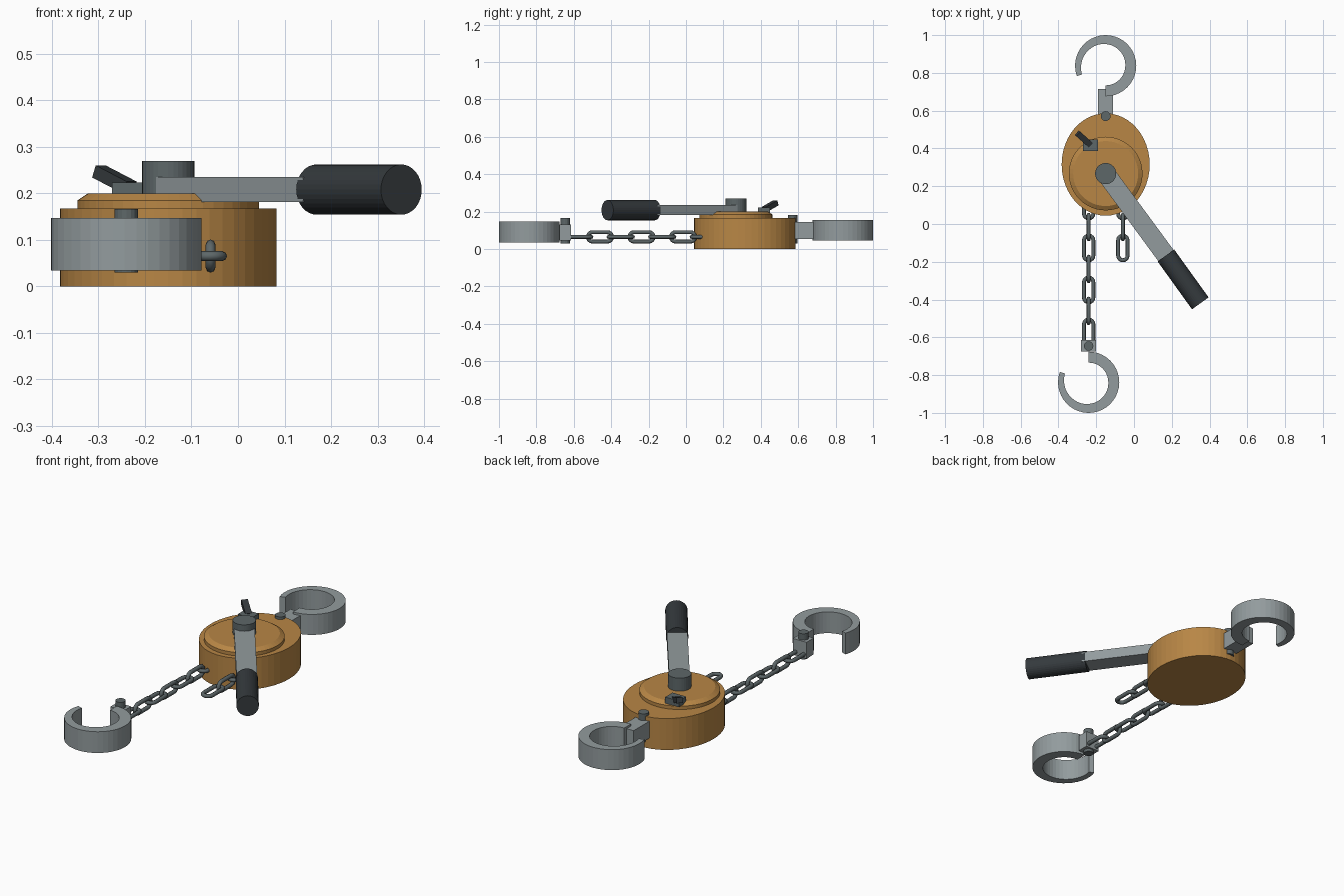
import bpy, bmesh
from math import sin, cos, pi, radians, atan2
from mathutils import Vector, Matrix

if "Cube" in bpy.data.objects:
    bpy.data.objects.remove(bpy.data.objects["Cube"])


def material(name, rgb):
    m = bpy.data.materials.new(name)
    m.diffuse_color = (*rgb, 1)
    m.use_nodes = True
    m.node_tree.nodes["Principled BSDF"].inputs["Base Color"].default_value = m.diffuse_color
    return m


ORANGE = material("orange_paint", (0.48, 0.24, 0.06))
STEEL = material("steel", (0.29, 0.33, 0.34))
DARK_STEEL = material("dark_steel", (0.11, 0.135, 0.14))
RUBBER = material("rubber", (0.035, 0.042, 0.047))


def finish(bm, name, mat, smooth=False):
    bmesh.ops.recalc_face_normals(bm, faces=bm.faces)
    me = bpy.data.meshes.new(name)
    bm.to_mesh(me)
    bm.free()
    me.materials.append(mat)
    ob = bpy.data.objects.new(name, me)
    bpy.context.collection.objects.link(ob)
    if smooth:
        for p in me.polygons:
            p.use_smooth = True
    return ob


def lathe(name, mat, center, profile, sides, stretch=1.0):
    """Stack of capped rings given as (radius, z)."""
    bm = bmesh.new()
    rings = [[bm.verts.new((center[0] + r * cos(2 * pi * i / sides),
                            center[1] + r * stretch * sin(2 * pi * i / sides), z))
              for i in range(sides)] for r, z in profile]
    for a, b in zip(rings, rings[1:]):
        for i in range(sides):
            j = (i + 1) % sides
            bm.faces.new((a[i], a[j], b[j], b[i]))
    bm.faces.new(rings[0])
    bm.faces.new(rings[-1])
    return finish(bm, name, mat)


def box(name, mat, lo, hi):
    lo, hi = Vector(lo), Vector(hi)
    bm = bmesh.new()
    bmesh.ops.create_cube(bm, size=1, matrix=Matrix.Translation((lo + hi) / 2)
                          @ Matrix.Diagonal((*(hi - lo), 1)))
    return finish(bm, name, mat)


def bar_between(name, mat, a, b, width, height):
    """Rectangular bar running from a to b."""
    a, b = Vector(a), Vector(b)
    d = (b - a).normalized()
    side = Vector((0, 0, 1)).cross(d).normalized()
    up = d.cross(side)
    rot = Matrix((d, side, up)).transposed().to_4x4()
    bm = bmesh.new()
    bmesh.ops.create_cube(bm, size=1, matrix=Matrix.Translation((a + b) / 2) @ rot
                          @ Matrix.Diagonal(((b - a).length, width, height, 1)))
    return finish(bm, name, mat)


def hook(name, center, z0, z1, flip, segs=32):
    """Flat open ring, thinning toward its tip."""
    bm = bmesh.new()
    sections = []
    for i in range(segs + 1):
        t = i / segs
        a = radians(-90 + 290 * t)
        inner = 0.162 - (0.058 - 0.03 * max(0, (t - 0.3) / 0.7) ** 1.3)
        sections.append([bm.verts.new((center[0] + r * cos(a), center[1] + flip * r * sin(a), z))
                         for r, z in ((inner, z0), (0.162, z0), (0.162, z1), (inner, z1))])
    for a, b in zip(sections, sections[1:]):
        for k in range(4):
            m = (k + 1) % 4
            bm.faces.new((a[k], a[m], b[m], b[k]))
    bm.faces.new(sections[0])
    bm.faces.new(sections[-1])
    return finish(bm, name, STEEL)


def link(name, x, y, z, upright):
    """Stadium-shaped round-wire chain link along y."""
    bend, half, wire, n, sides = 0.025, 0.04, 0.0105, 8, 8
    bm = bmesh.new()
    rings = []
    for end in (1, -1):
        for i in range(n + 1):
            a = pi * i / n + (0 if end == 1 else pi)
            out = Vector((cos(a), sin(a), 0))
            c = out * bend + Vector((0, end * half, 0))
            rings.append([bm.verts.new(c + wire * (cos(q) * out + Vector((0, 0, sin(q)))))
                          for q in (2 * pi * k / sides for k in range(sides))])
    for i, a in enumerate(rings):
        b = rings[(i + 1) % len(rings)]
        for k in range(sides):
            m = (k + 1) % sides
            bm.faces.new((a[k], a[m], b[m], b[k]))
    rot = Matrix.Rotation(pi / 2 if upright else 0, 4, 'Y')
    bm.transform(Matrix.Translation((x, y, z)) @ rot)
    return finish(bm, name, DARK_STEEL, smooth=True)


# Housing, raised cover and hub
lathe("housing", ORANGE, (-0.15, 0.315), [(0.233, 0), (0.233, 0.167)], 48, 0.271 / 0.233)
lathe("gear_cover", ORANGE, (-0.15, 0.267),
      [(0.195, 0.16), (0.195, 0.185), (0.172, 0.2)], 48)
lathe("hub", DARK_STEEL, (-0.15, 0.267), [(0.056, 0.19), (0.056, 0.269)], 32)

# Operating lever and rubber grip
bar_between("lever", STEEL, (-0.15, 0.267, 0.208), (0.18, -0.182, 0.208), 0.1, 0.054)
start, end = Vector((0.169, -0.167, 0.208)), Vector((0.351, -0.42, 0.208))
bm = bmesh.new()
bmesh.ops.create_cone(bm, cap_ends=True, segments=32, radius1=0.054, radius2=0.054,
                      depth=(end - start).length,
                      matrix=Matrix.Translation((start + end) / 2)
                      @ (end - start).to_track_quat('Z', 'Y').to_matrix().to_4x4())
grip = finish(bm, "lever_grip", RUBBER)

# Direction switch
box("switch_base", DARK_STEEL, (-0.271, 0.386, 0.19), (-0.191, 0.448, 0.223))
bar_between("switch_tab", RUBBER, (-0.232, 0.42, 0.212), (-0.299, 0.48, 0.247), 0.032, 0.028)

# Upper hook with shank and pin
box("upper_shank", STEEL, (-0.191, 0.54, 0.055), (-0.11, 0.714, 0.145))
hook("upper_hook", (-0.15, 0.838), 0.047, 0.156, 1)
lathe("upper_pin", DARK_STEEL, (-0.15, 0.571), [(0.026, 0.03), (0.026, 0.181)], 16)

# Lower hook with shank and pin
box("lower_shank", STEEL, (-0.28, -0.675, 0.045), (-0.2, -0.614, 0.132))
hook("lower_hook", (-0.24, -0.838), 0.034, 0.147, -1)
lathe("lower_pin", DARK_STEEL, (-0.24, -0.646), [(0.025, 0.03), (0.025, 0.166)], 16)

# Load chain and short free end, links alternating by a quarter turn
for chain, x, count in (("load_chain", -0.24, 7), ("free_chain", -0.059, 3)):
    for i in range(count):
        link(f"{chain}_link_{i + 1}", x, 0.095 - 0.111 * i, 0.065, i % 2 == 1)
